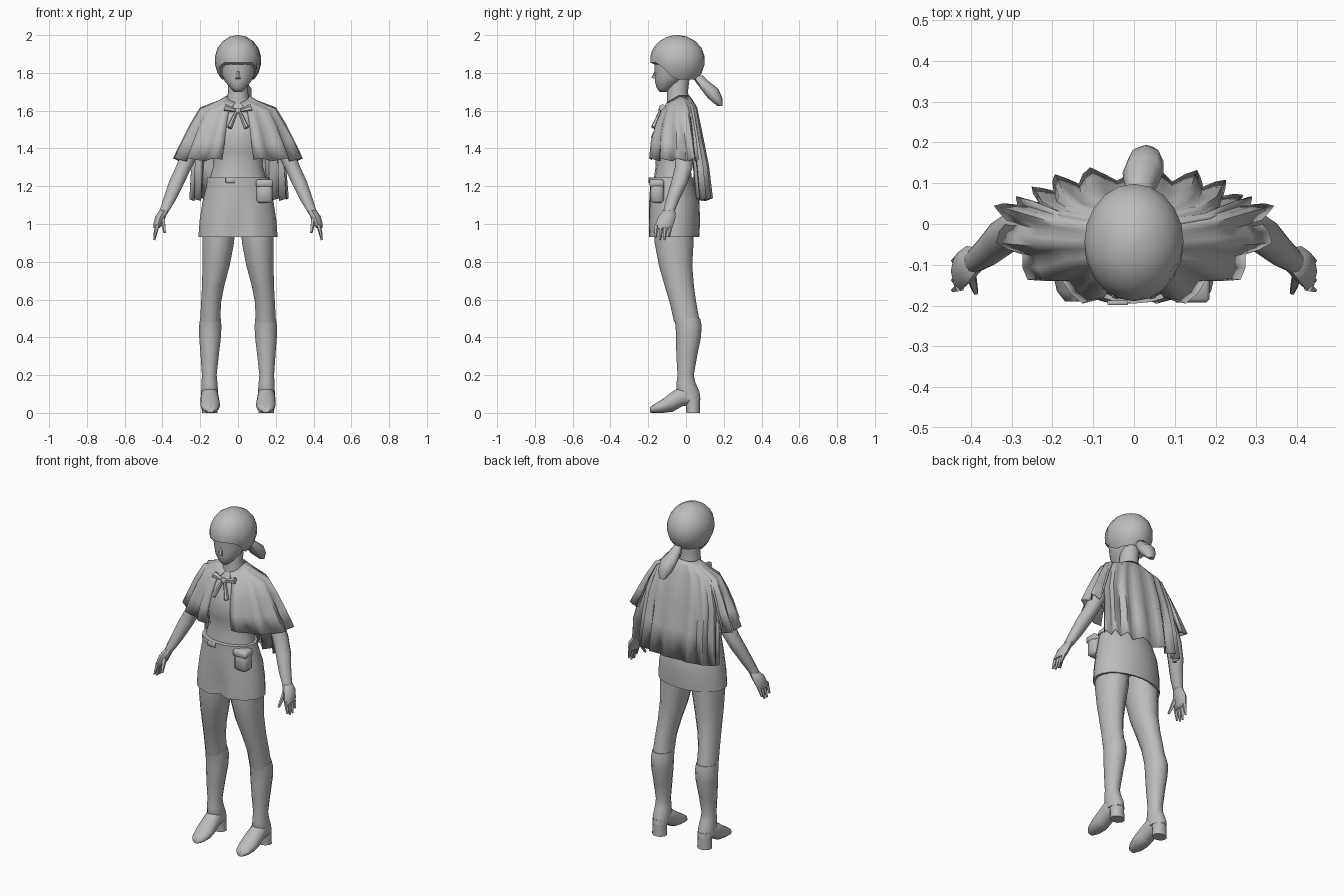
import bpy
import bmesh
from math import sin, cos, pi, acos, copysign
from mathutils import Vector

old = bpy.data.objects.get("Cube")
if old:
    bpy.data.objects.remove(old, do_unlink=True)

grey = bpy.data.materials.new("plain grey")
grey.use_nodes = True
grey.diffuse_color = (.5, .5, .5, 1)
grey.node_tree.nodes["Principled BSDF"].inputs["Base Color"].default_value = (.5, .5, .5, 1)


def finish(name, bm, mirror=False, thickness=0, angle=55):
    """Turn a bmesh into a shaded object, optionally mirrored or thickened."""
    bmesh.ops.recalc_face_normals(bm, faces=bm.faces)
    mesh = bpy.data.meshes.new(name)
    bm.to_mesh(mesh)
    bm.free()
    mesh.materials.append(grey)
    obj = bpy.data.objects.new(name, mesh)
    bpy.context.collection.objects.link(obj)
    bpy.ops.object.select_all(action="DESELECT")
    obj.select_set(True)
    bpy.context.view_layer.objects.active = obj
    bpy.ops.object.shade_smooth_by_angle(angle=angle * pi / 180)
    if thickness:
        obj.modifiers.new("thickness", "SOLIDIFY").thickness = thickness
    if mirror:
        obj.modifiers.new("mirror", "MIRROR").use_mirror_merge = False
    return obj


def surface(name, rows, closed=True, caps=True, **options):
    """Skin a list of equally long rows of points."""
    bm = bmesh.new()
    grid = [[bm.verts.new(p) for p in row] for row in rows]
    count = len(grid[0])
    for low, high in zip(grid, grid[1:]):
        for i in range(count if closed else count - 1):
            j = (i + 1) % count
            bm.faces.new((low[i], low[j], high[j], high[i]))
    if caps and closed:
        bm.faces.new(grid[0])
        bm.faces.new(grid[-1])
    return finish(name, bm, **options)


def ring(x, y, z, rx, ry, sides, axis):
    points = []
    for i in range(sides):
        a = 2 * pi * i / sides
        u, v = rx * sin(a), ry * cos(a)
        points.append((x + u, y - v, z) if axis == "z" else (x + u, y, z + v))
    return points


def loft(name, sections, sides=12, axis="z", **options):
    """Sections are centre x, y, z and the two radii."""
    return surface(name, [ring(*s, sides, axis) for s in sections], **options)


def body(name, sections, sides=16, **options):
    """Centred sections given as height, half width, front y and back y."""
    return loft(name, [(0, (f + b) / 2, z, w, (b - f) / 2)
                       for z, w, f, b in sections], sides, **options)


def tube(name, start, end, r0, r1, sides=6, **options):
    """Tapered straight tube between two points."""
    start, end = Vector(start), Vector(end)
    turn = (end - start).to_track_quat("Z", "Y")
    rows = [[p + turn @ Vector(q) for q in ring(0, 0, 0, r, r, sides, "z")]
            for p, r in ((start, r0), (end, r1))]
    return surface(name, rows, **options)


def box(name, centre, size, **options):
    bm = bmesh.new()
    bmesh.ops.create_cube(bm, size=1)
    for v in bm.verts:
        v.co = Vector(a * b for a, b in zip(v.co, size)) + Vector(centre)
    bmesh.ops.bevel(bm, geom=bm.edges[:], offset=min(size) / 5, affect="EDGES")
    return finish(name, bm, **options)


# Head: face, nose and neck
body("face", [(1.7, .02, -.14, -.1), (1.72, .04, -.155, -.07), (1.755, .07, -.165, -.02),
              (1.8, .09, -.165, .03), (1.87, .1, -.17, .05)])
tube("nose", (0, -.155, 1.82), (0, -.17, 1.77), .006, .014)
body("neck", [(1.58, .08, -.11, .03), (1.65, .062, -.1, .02), (1.7, .052, -.1, .01),
              (1.78, .055, -.09, .02)], 12)


# Hair cap with a high fringe and lower, fuller sides and back
def hair_row(t):
    row = []
    for i in range(20):
        a = 2 * pi * i / 20
        edge = min(1, max(0, (cos(a) - .2) / .5))
        phi = t * acos((1.765 + .09 * edge - 1.87) / .13)
        r = sin(phi) if phi < pi / 2 else sin(phi) ** .7
        row.append((.123 * r * sin(a), -.045 - .145 * r * cos(a), 1.87 + .13 * cos(phi)))
    return row


inner = [(x * .3, y * .3 - .03, 1.81) for x, y, z in hair_row(1)]
surface("hair", [hair_row(max(.02, k / 7)) for k in range(8)] + [inner])
tail = [((.008, .06, 1.785), .022, .03), ((.012, .085, 1.755), .034, .036), ((.022, .125, 1.715), .05, .047),
        ((.028, .155, 1.665), .044, .038), ((.03, .18, 1.625), .02, .014)]
loft("ponytail", [(*p, rx, ry) for p, rx, ry in tail], 8)

# Torso, shorts and belt
body("torso", [(1.15, .16, -.18, .04), (1.24, .15, -.17, .03), (1.31, .13, -.16, .025),
               (1.38, .135, -.165, .035), (1.46, .15, -.185, .05), (1.54, .16, -.15, .05),
               (1.62, .15, -.11, .03), (1.64, .08, -.1, .02)])
shorts = body("shorts", [(1.0, .17, -.15, .04), (.93, .195, -.19, .06), (.93, .21, -.2, .07), (1.02, .203, -.2, .075),
                         (1.12, .188, -.195, .07), (1.2, .168, -.19, .045), (1.245, .16, -.19, .035)], 24)
for v in shorts.data.vertices:
    # Front crease between the two legs
    if abs(v.co.x) < .02 and v.co.y < -.1 and v.co.z < 1.1:
        v.co.y += .04
body("belt", [(1.22, .168, -.195, .042), (1.245, .164, -.195, .04)], 24)
box("belt_pouch", (.14, -.152, 1.17), (.085, .07, .12))
box("pouch_flap", (.14, -.154, 1.215), (.09, .076, .04))
box("belt_buckle", (-.04, -.193, 1.232), (.05, .012, .03))

# Arms and hands
loft("arm", [(.15, -.02, 1.58, .04, .045), (.185, -.015, 1.51, .05, .048), (.24, -.01, 1.4, .05, .05),
             (.288, -.012, 1.3, .045, .047), (.325, -.035, 1.22, .044, .044),
             (.362, -.07, 1.13, .036, .036), (.39, -.09, 1.07, .027, .03)], 10, mirror=True)
loft("palm", [(.388, -.088, 1.075, .026, .03), (.41, -.1, 1.04, .028, .046),
              (.425, -.115, .995, .024, .048), (.43, -.12, .98, .016, .044)], 8, mirror=True)
for i, drop in enumerate((.93, .915, .915, .935)):
    y = -.154 + i * .024
    tube(f"finger_{i + 1}", (.427, y, .995), (.443, y - .008, drop), .013, .006, 5, mirror=True)
tube("thumb", (.4, -.125, 1.03), (.388, -.168, .955), .015, .007, 5, mirror=True)

# Legs, boots and shoes
loft("leg", [(.098, -.065, 1.03, .088, .1), (.105, -.063, .9, .086, .103), (.116, -.055, .78, .074, .088),
             (.132, -.035, .67, .06, .077), (.143, -.015, .58, .054, .07),
             (.147, .005, .48, .055, .068)], 14, mirror=True)
loft("boot", [(.146, .006, .5, .056, .069), (.147, .014, .46, .061, .069), (.148, .013, .4, .059, .066),
              (.15, .004, .3, .049, .055), (.152, -.002, .2, .04, .043), (.151, 0, .16, .043, .05),
              (.15, .01, .11, .046, .062), (.15, .022, .07, .045, .055)], 14, mirror=True)
loft("shoe", [(.15, .05, .08, .03, .025), (.15, .02, .085, .042, .045), (.15, -.02, .09, .047, .055),
              (.148, -.07, .06, .05, .054), (.147, -.12, .038, .052, .038),
              (.147, -.165, .024, .042, .024), (.147, -.19, .016, .022, .015)],
     12, axis="y", mirror=True)
loft("heel", [(.15, .03, .1, .042, .045), (.15, .036, .05, .041, .038), (.15, .038, 0, .043, .036)],
     10, mirror=True)


# Cape sections are height, half width, front y and back y: round in front,
# boxy behind, with folds that deepen towards the hem
def drape(name, sections, first, last, columns, depth, **options):
    rows = []
    for k, (z, w, front, back) in enumerate(sections):
        t = k / (len(sections) - 1)
        middle = -.04 + .05 * t
        row = []
        for i in range(columns + 1):
            a = first + (last - first) * i / columns
            wave = (0, 1, .2, -1)[i % 4] * depth * t ** 1.5
            power = .75 if cos(a) < 0 else 1
            u, v = (copysign(abs(c) ** power, c) for c in (sin(a), cos(a)))
            ry = (middle - front if v > 0 else back - middle) + wave
            row.append(((w + wave) * u, middle - ry * v,
                        z + wave * .4 - .035 * max(0, v) * (1 - t)))
        rows.append(row)
    surface(name, rows, closed=False, thickness=.004, angle=60, **options)


# Short capelet over each shoulder, longer panel across the back
drape("capelet", [(1.68, .06, -.1, .02), (1.655, .1, -.115, .035), (1.615, .2, -.135, .055),
                  (1.53, .247, -.165, .075), (1.44, .287, -.185, .09), (1.34, .33, -.19, .1)],
      .25, pi - 1, 16, .02, mirror=True)
drape("cape_back", [(1.68, .06, -.1, .02), (1.655, .1, -.115, .035), (1.615, .195, -.13, .055),
                    (1.45, .245, -.14, .085), (1.3, .255, -.13, .11), (1.13, .265, -.1, .125)],
      pi - 1.3, pi + 1.3, 28, .018)

# Collar bow
tube("bow_loop", (.008, -.13, 1.6), (.07, -.125, 1.615), .008, .02, mirror=True)
tube("bow_tail", (.006, -.135, 1.6), (.045, -.172, 1.51), .008, .014, mirror=True)
box("bow_knot", (0, -.135, 1.6), (.028, .022, .028))
